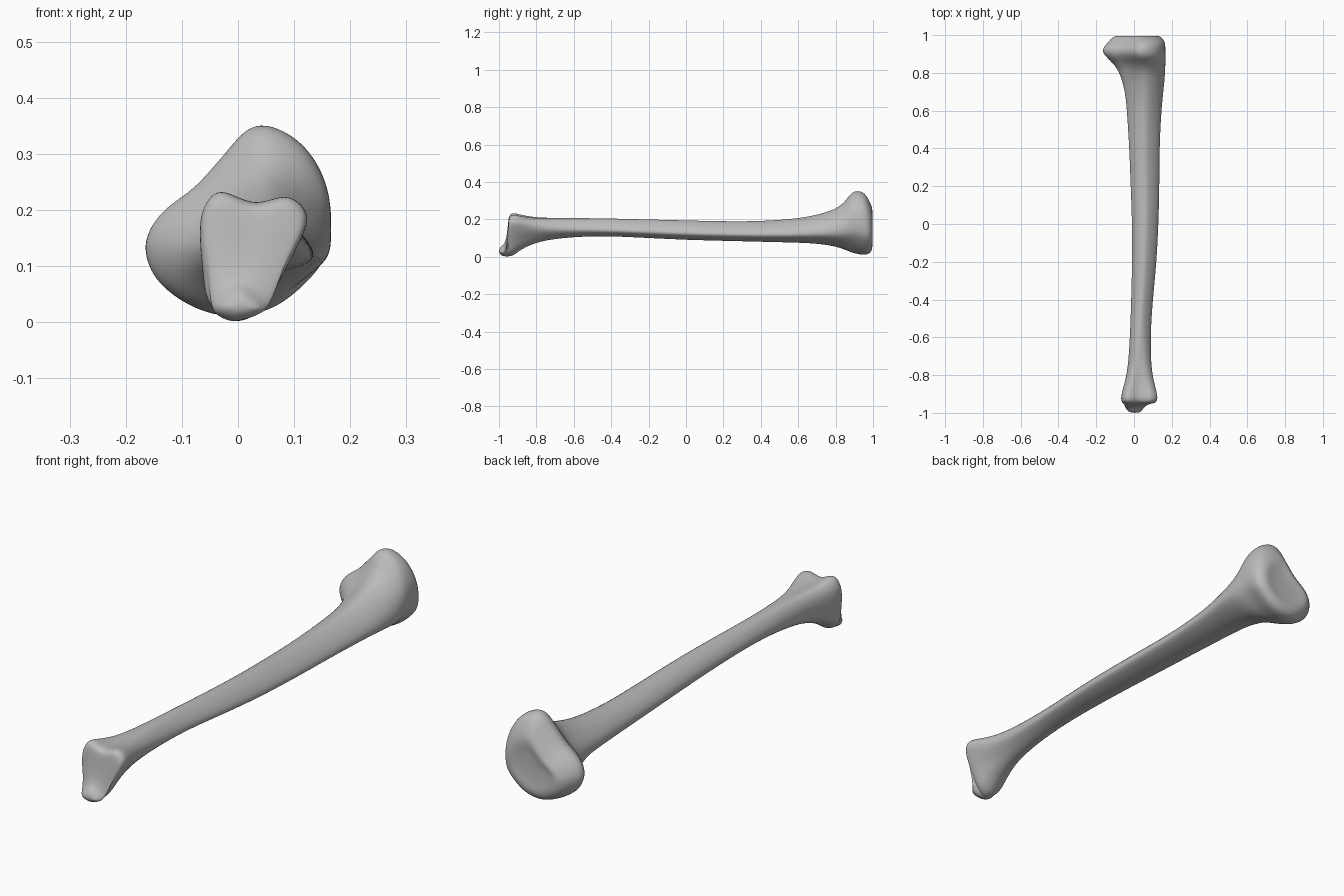
import bpy, bmesh
from mathutils import Vector

cube = bpy.data.objects.get("Cube")
if cube:
    bpy.data.objects.remove(cube)

SIDES = 28

# Cross-sections in x, z (hundredths), starting at the crest and turning towards -x
ANKLE = [(3, 21), (-3, 23.5), (-6, 20), (-6.5, 15), (-6, 9), (-5, 3),
         (0, 0), (5, 2.5), (8, 8), (11, 14), (12.5, 19), (9, 22.5)]
SHAFT = [(6, 19.5), (3, 18.5), (1, 17), (-.5, 15), (-1, 13), (0, 11),
         (3, 9.3), (6, 9), (10, 10), (13, 12), (12, 15), (9, 18)]
KNEE = [(3, 35), (-3, 29), (-8, 23.5), (-14, 19), (-17, 13), (-14, 6),
        (-5, 1), (5, 2), (13, 8), (16.5, 14), (16, 24), (11, 32)]

# Stations: y, left x, right x, low z, high z, blend (-1 ankle, 0 shaft, 1 knee)
STATIONS = [
    (-1, -.015, .03, .02, .04, 0),
    (-.985, -.04, .045, .005, .06, 0),
    (-.963, -.05, .06, 0, .075, -.2),
    (-.95, -.055, .095, 0, .19, -.9),
    (-.947, -.065, .12, 0, .228, -1),
    (-.92, -.07, .128, .005, .238, -1),
    (-.88, -.062, .12, .04, .226, -.9),
    (-.8, -.04, .1, .075, .215, -.6),
    (-.7, -.028, .09, .095, .212, -.3),
    (-.55, -.02, .09, .108, .208, -.1),
    (-.4, -.015, .1, .11, .205, 0),
    (-.2, -.01, .12, .1, .2, 0),
    (0, -.01, .13, .09, .195, 0),
    (.2, -.018, .135, .085, .19, 0),
    (.4, -.025, .135, .08, .19, 0),
    (.6, -.038, .145, .075, .205, .1),
    (.7, -.047, .156, .07, .225, .25),
    (.8, -.075, .166, .055, .255, .5),
    (.85, -.11, .167, .036, .295, .75),
    (.885, -.15, .167, .022, .348, .95),
    (.92, -.175, .167, .012, .356, 1),
    (.955, -.145, .167, .008, .345, 1),
    (.985, -.12, .155, .015, .295, 1),
    (1, -.09, .12, .05, .25, 1),
    (.99, -.05, .09, .09, .21, 1),
]


def smooth_ring(points):
    """Resample a closed outline with a Catmull-Rom curve, fitted to a unit box."""
    count = len(points)
    ring = []
    for i in range(SIDES):
        k, t = divmod(i * count / SIDES, 1)
        a, b, c, d = (Vector(points[(int(k) + j) % count]) for j in (-1, 0, 1, 2))
        ring.append(b + t / 2 * (c - a + t * (2 * a - 5 * b + 4 * c - d
                                              + t * (3 * (b - c) + d - a))))
    low = [min(p[n] for p in ring) for n in (0, 1)]
    size = [max(p[n] for p in ring) - low[n] for n in (0, 1)]
    return [Vector(((p.x - low[0]) / size[0], (p.y - low[1]) / size[1])) for p in ring]


ankle, shaft, knee = map(smooth_ring, (ANKLE, SHAFT, KNEE))

# Loft the bone through the stations
bm = bmesh.new()
rings = []
for y, x0, x1, z0, z1, blend in STATIONS:
    target = ankle if blend < 0 else knee
    ring = []
    for s, e in zip(shaft, target):
        p = s.lerp(e, abs(blend))
        ring.append(bm.verts.new((x0 + p.x * (x1 - x0), y, z0 + p.y * (z1 - z0))))
    rings.append(ring)
for first, second in zip(rings, rings[1:]):
    for i in range(SIDES):
        j = (i + 1) % SIDES
        bm.faces.new((first[i], first[j], second[j], second[i]))
bm.faces.new(rings[0])
bm.faces.new(rings[-1])
bmesh.ops.recalc_face_normals(bm, faces=bm.faces)
for face in bm.faces:
    face.smooth = True

mesh = bpy.data.meshes.new("shin_bone")
bm.to_mesh(mesh)
bm.free()
bone = bpy.data.objects.new("shin_bone", mesh)
bpy.context.collection.objects.link(bone)
subsurf = bone.modifiers.new("smooth_surface", 'SUBSURF')
subsurf.levels = subsurf.render_levels = 2

# Plain grey bone
grey = bpy.data.materials.new("bone_grey")
grey.use_nodes = True
colour = (.5, .5, .5, 1)
grey.diffuse_color = colour
grey.node_tree.nodes["Principled BSDF"].inputs["Base Color"].default_value = colour
mesh.materials.append(grey)
